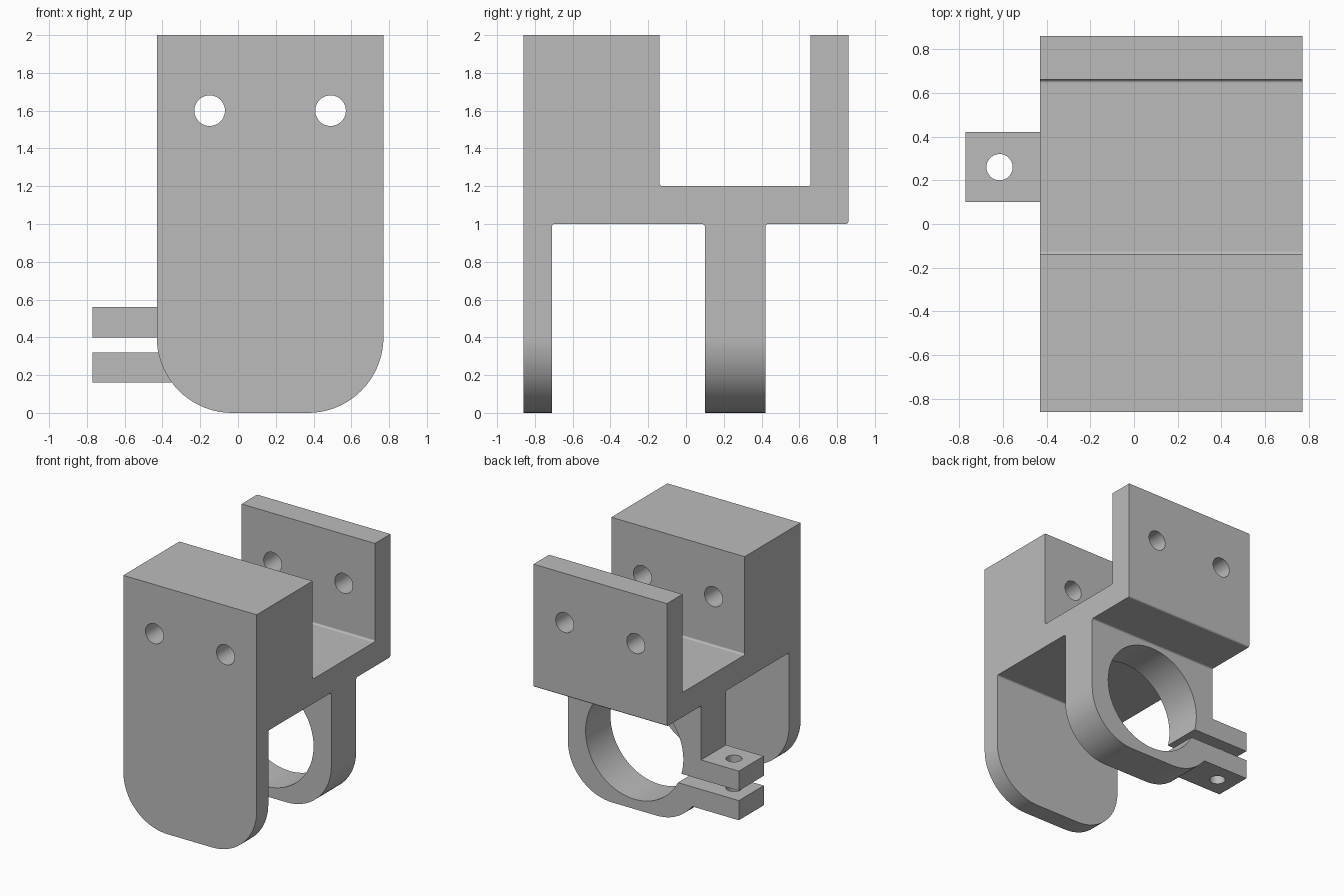
import bpy, bmesh, math
from mathutils import Vector, Matrix

if "Cube" in bpy.data.objects:
    bpy.data.objects.remove(bpy.data.objects["Cube"])

grey = bpy.data.materials.new("mid_grey")
grey.use_nodes = True
grey.diffuse_color = (0.5, 0.5, 0.5, 1)
grey.node_tree.nodes["Principled BSDF"].inputs["Base Color"].default_value = (0.5, 0.5, 0.5, 1)


def rounded(corners, segs):
    """Turn (u, v, radius) corners into an outline with right-angle fillets."""
    out = []
    for i, (u, v, r) in enumerate(corners):
        p = Vector((u, v))
        if r == 0:
            out.append(p)
            continue
        a = (Vector(corners[i - 1][:2]) - p).normalized() * r
        b = (Vector(corners[(i + 1) % len(corners)][:2]) - p).normalized() * r
        for k in range(segs + 1):
            t = math.pi / 2 * k / segs
            out.append(p + a + b - b * math.cos(t) - a * math.sin(t))
    return out


def make_object(name, bm):
    bmesh.ops.recalc_face_normals(bm, faces=bm.faces)
    mesh = bpy.data.meshes.new(name)
    bm.to_mesh(mesh)
    bm.free()
    mesh.materials.append(grey)
    obj = bpy.data.objects.new(name, mesh)
    bpy.context.collection.objects.link(obj)
    return obj


def extrude(name, points, place, direction):
    bm = bmesh.new()
    face = bm.faces.new([bm.verts.new(place(p)) for p in points])
    new = bmesh.ops.extrude_face_region(bm, geom=[face])["geom"]
    bmesh.ops.translate(bm, vec=direction,
                        verts=[v for v in new if isinstance(v, bmesh.types.BMVert)])
    return make_object(name, bm)


def box(name, low, high):
    bm = bmesh.new()
    low, high = Vector(low), Vector(high)
    bmesh.ops.create_cube(bm, size=1, matrix=Matrix.Translation((low + high) / 2)
                          @ Matrix.Diagonal((high - low).to_4d()))
    return make_object(name, bm)


def cylinder(name, centre, radius, length, axis, segs):
    bm = bmesh.new()
    turn = Matrix.Rotation(math.pi / 2, 4, "X") if axis == "Y" else Matrix.Identity(4)
    bmesh.ops.create_cone(bm, cap_ends=True, segments=segs, radius1=radius, radius2=radius,
                          depth=length, matrix=Matrix.Translation(centre) @ turn)
    return make_object(name, bm)


def combine(target, tool, operation):
    mod = target.modifiers.new("combine", "BOOLEAN")
    mod.operation, mod.solver, mod.object = operation, "EXACT", tool
    bpy.context.view_layer.objects.active = target
    bpy.ops.object.modifier_apply(modifier=mod.name)
    bpy.data.objects.remove(tool)


LEFT, RIGHT, MID = -0.43, 0.77, 0.17
R = 0.015

# Side profile: front plate, upper block, bridge, rear wall and clamp leg
side = [(-0.86, 0, 0), (-0.71, 0, 0), (-0.71, 1, R), (0.10, 1, R), (0.10, 0, 0),
        (0.42, 0, 0), (0.42, 1, R), (0.86, 1, R), (0.86, 2, 0), (0.66, 2, 0),
        (0.66, 1.2, R), (-0.14, 1.2, R), (-0.14, 2, 0), (-0.86, 2, 0)]
bracket = extrude("clamp_bracket", rounded(side, 6),
                  lambda p: (LEFT, p.x, p.y), (RIGHT - LEFT, 0, 0))

# Rounded lower corners, shared by the front plate and the clamp leg
front = [(LEFT, 0, 0.4), (RIGHT, 0, 0.4), (RIGHT, 2.5, 0), (LEFT, 2.5, 0)]
outline = extrude("front_outline", rounded(front, 20),
                  lambda p: (p.x, -1, p.y), (0, 2, 0))
combine(bracket, outline, "INTERSECT")

# Clamp ears, bore and slit
combine(bracket, box("clamp_ears", (-0.77, 0.10, 0.16), (-0.3, 0.42, 0.56)), "UNION")
combine(bracket, cylinder("bore", (MID, 0.26, 0.52), 0.44, 0.6, "Y", 96), "DIFFERENCE")
combine(bracket, box("slit", (-0.9, 0, 0.32), (-0.1, 0.5, 0.40)), "DIFFERENCE")
combine(bracket, cylinder("ear_hole", (-0.615, 0.26, 0.36), 0.06, 0.8, "Z", 40), "DIFFERENCE")

# Mounting holes through the block and the rear wall
for sign in (-1, 1):
    hole = cylinder("mounting_hole", (MID + sign * 0.32, 0, 1.6), 0.081, 2, "Y", 40)
    combine(bracket, hole, "DIFFERENCE")

# Smooth curved faces, keep flat faces flat
bpy.ops.object.select_all(action="DESELECT")
bracket.select_set(True)
bpy.context.view_layer.objects.active = bracket
bpy.ops.object.shade_smooth_by_angle(angle=math.radians(25))
weighted = bracket.modifiers.new("weighted_normals", "WEIGHTED_NORMAL")
weighted.keep_sharp = True
